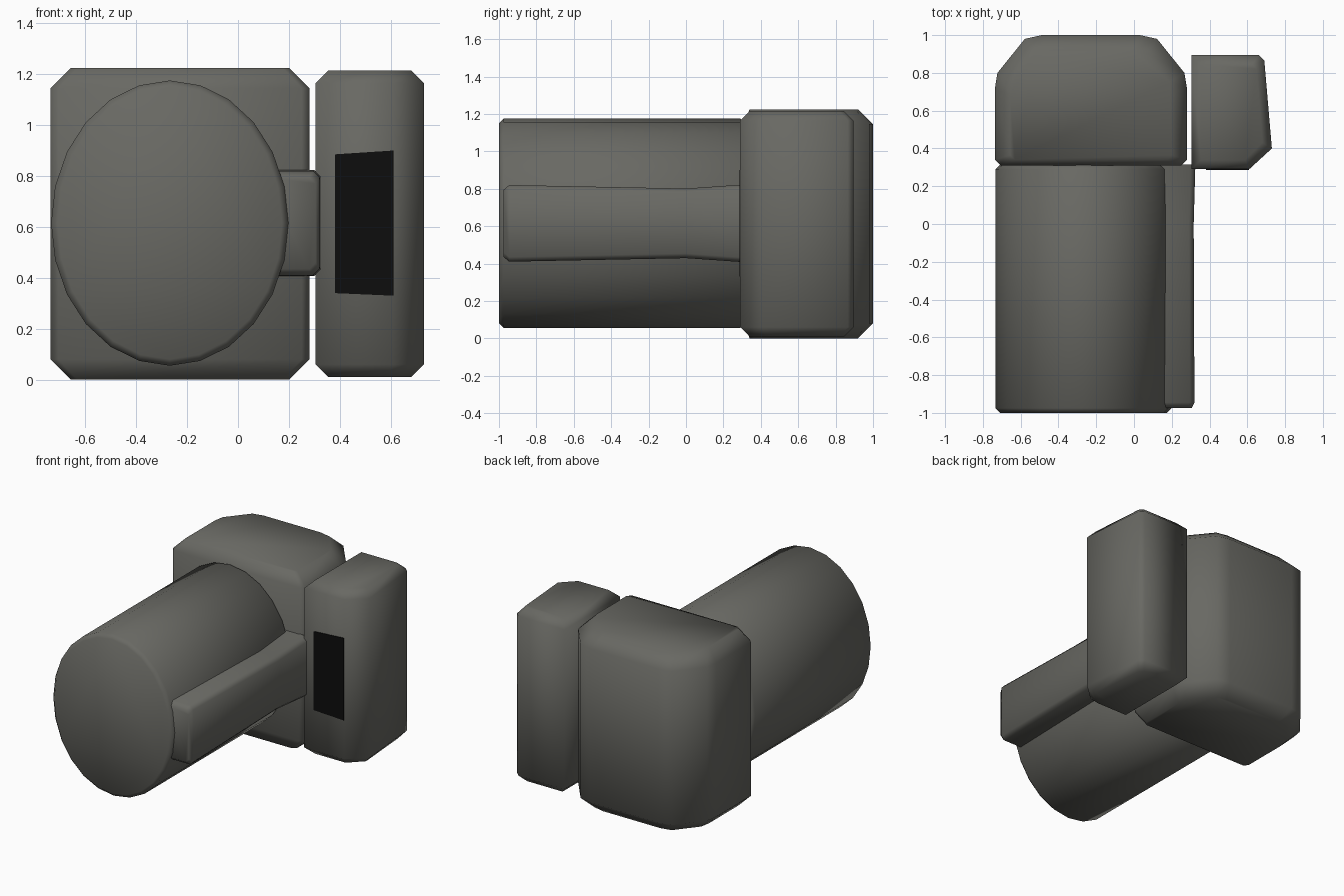
import bpy, bmesh, math

if "Cube" in bpy.data.objects:
    bpy.data.objects.remove(bpy.data.objects["Cube"], do_unlink=True)


def make_material(name, color):
    m = bpy.data.materials.new(name)
    m.use_nodes = True
    m.diffuse_color = color
    m.node_tree.nodes["Principled BSDF"].inputs["Base Color"].default_value = color
    return m


grey = make_material("warm grey", (0.14, 0.14, 0.125, 1))
black = make_material("black", (0.004, 0.004, 0.004, 1))


def loft(name, rings, material, smooth=True):
    """Skin a list of equal-length point rings and cap both ends."""
    bm = bmesh.new()
    loops = [[bm.verts.new(p) for p in ring] for ring in rings]
    n = len(loops[0])
    for a, b in zip(loops, loops[1:]):
        for i in range(n):
            j = (i + 1) % n
            bm.faces.new((a[i], a[j], b[j], b[i]))
    bm.faces.new(loops[0][::-1])
    bm.faces.new(loops[-1])
    bmesh.ops.recalc_face_normals(bm, faces=bm.faces)
    mesh = bpy.data.meshes.new(name)
    bm.to_mesh(mesh)
    bm.free()
    mesh.materials.append(material)
    obj = bpy.data.objects.new(name, mesh)
    bpy.context.collection.objects.link(obj)
    if smooth:
        bpy.ops.object.select_all(action='DESELECT')
        obj.select_set(True)
        bpy.context.view_layer.objects.active = obj
        bpy.ops.object.shade_smooth_by_angle(angle=math.radians(75))
    return obj


def chamfered_block(name, outline, z0, z1, side, front, back, material):
    """Extrude a plan outline upwards, pulling the top and bottom rims in."""
    xs, ys = zip(*outline)
    x0, x1, y0, y1 = min(xs), max(xs), min(ys), max(ys)

    def inset(x, y):
        u, v = (x - x0) / (x1 - x0), (y - y0) / (y1 - y0)
        return (x0 + side + u * (x1 - x0 - 2 * side),
                y0 + front + v * (y1 - y0 - front - back))

    rim = [inset(x, y) for x, y in outline]
    levels = ((z0, rim), (z0 + side, outline), (z1 - side, outline), (z1, rim))
    return loft(name, [[(x, y, z) for x, y in pts] for z, pts in levels], material)


# Main body: right half of the plan, mirrored about its centre line
centre = -0.228
half = [(0.478, 0.31), (0.508, 0.34), (0.508, 0.72), (0.495, 0.80),
        (0.35, 0.98), (0.26, 1.0)]
plan = [(centre + x, y) for x, y in half] + [(centre - x, y) for x, y in half[::-1]]
chamfered_block("main_body", plan, 0, 1.225, 0.08, 0.03, 0.08, grey)

# Side box with a slanted outer face
side_plan = [(0.305, 0.29), (0.61, 0.29), (0.73, 0.40), (0.69, 0.865),
             (0.66, 0.895), (0.305, 0.895)]
chamfered_block("side_box", side_plan, 0.01, 1.215, 0.05, 0.05, 0.05, grey)

# Dark panel on the front of the side box
panel = [(0.38, 0.34), (0.61, 0.33), (0.61, 0.90), (0.38, 0.885)]
loft("front_panel", [[(x, y, z) for x, z in panel] for y in (0.285, 0.292)],
     black, smooth=False)


# Oval barrel with a narrow bevel at each end
def oval(y, inset):
    return [(-0.268 + (0.466 - inset) * math.cos(a), y,
             0.615 + (0.56 - inset) * math.sin(a))
            for a in (math.tau * i / 24 for i in range(24))]


loft("barrel", [oval(-1, 0.025), oval(-0.975, 0), oval(0.29, 0), oval(0.315, 0.025)], grey)


# Side rail, slightly waisted along its length
def rail_section(y, outer, half_height):
    c, zc, base = 0.025, 0.615, 0.1
    upper = [(base, half_height), (outer - c, half_height), (outer, half_height - c)]
    return ([(x, y, zc + h) for x, h in upper]
            + [(x, y, zc - h) for x, h in upper[::-1]])


loft("side_rail", [rail_section(-0.975, 0.305, 0.18), rail_section(-0.945, 0.32, 0.205),
                   rail_section(0, 0.316, 0.186), rail_section(0.315, 0.325, 0.208)], grey)
